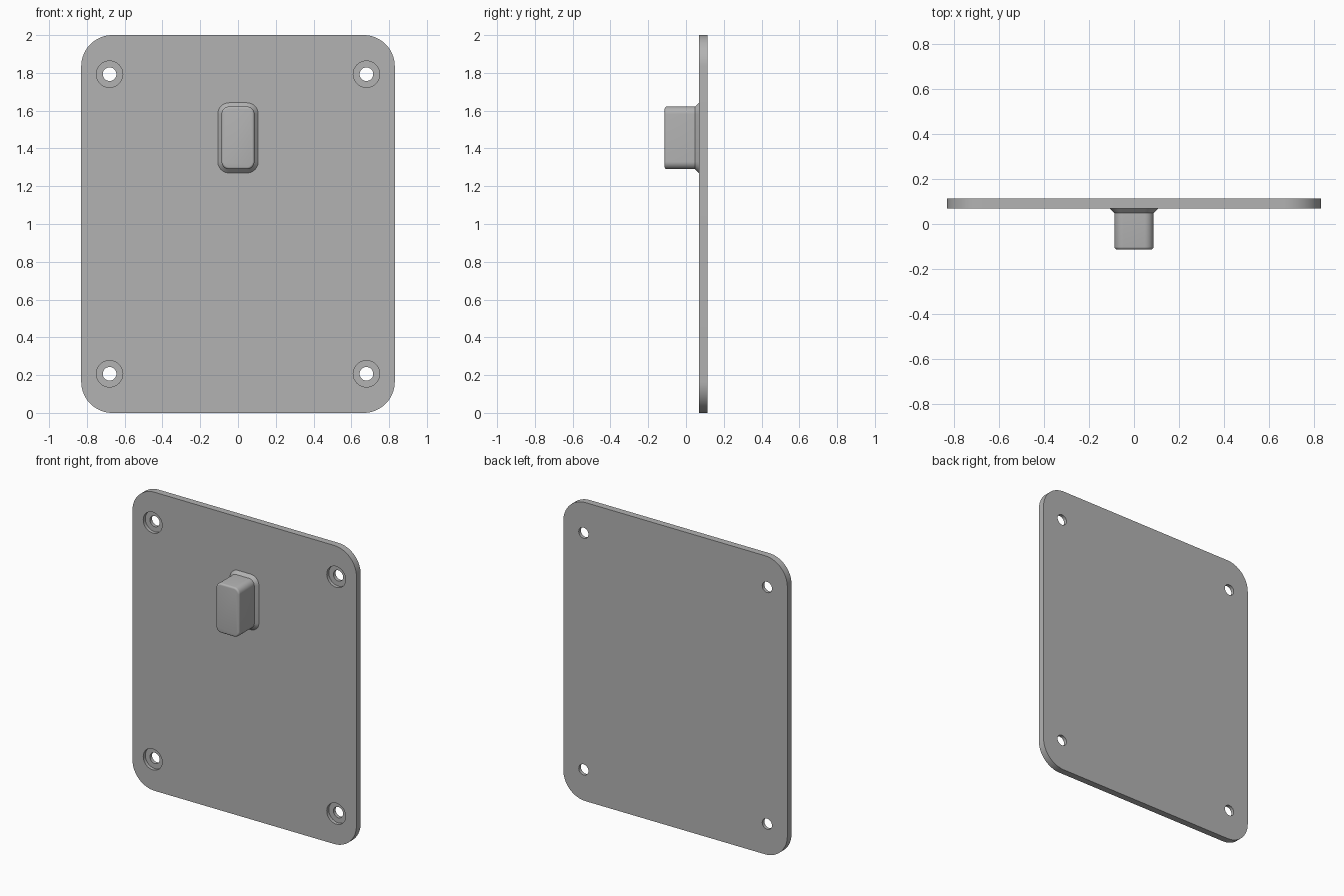
import bpy, bmesh, math

if "Cube" in bpy.data.objects:
    bpy.data.objects.remove(bpy.data.objects["Cube"], do_unlink=True)

grey = bpy.data.materials.new("plain grey")
grey.use_nodes = True
colour = (0.45, 0.45, 0.45, 1)
grey.diffuse_color = colour
grey.node_tree.nodes["Principled BSDF"].inputs["Base Color"].default_value = colour


def rounded_rect(half_w, half_h, radius, steps=10):
    """Outline of a rounded rectangle in x and z."""
    pts = []
    for corner, (sx, sz) in enumerate([(1, 1), (-1, 1), (-1, -1), (1, -1)]):
        for i in range(steps + 1):
            a = math.pi / 2 * (corner + i / steps)
            pts.append((sx * (half_w - radius) + radius * math.cos(a),
                        sz * (half_h - radius) + radius * math.sin(a)))
    return pts


def circle(radius, steps=40):
    return [(radius * math.cos(2 * math.pi * i / steps),
             radius * math.sin(2 * math.pi * i / steps)) for i in range(steps)]


def loft(name, sections, x=0, z=0):
    """Closed solid through (y, outline) sections, ordered front to back."""
    bm = bmesh.new()
    rings = [[bm.verts.new((px + x, y, pz + z)) for px, pz in outline]
             for y, outline in sections]
    for a, b in zip(rings, rings[1:]):
        for i in range(len(a)):
            j = (i + 1) % len(a)
            bm.faces.new((a[i], a[j], b[j], b[i]))
    bm.faces.new(rings[0])
    bm.faces.new(rings[-1])
    bmesh.ops.recalc_face_normals(bm, faces=bm.faces)
    mesh = bpy.data.meshes.new(name)
    bm.to_mesh(mesh)
    bm.free()
    mesh.materials.append(grey)
    obj = bpy.data.objects.new(name, mesh)
    bpy.context.collection.objects.link(obj)
    return obj


def smooth(obj):
    bpy.ops.object.select_all(action='DESELECT')
    obj.select_set(True)
    bpy.context.view_layer.objects.active = obj
    bpy.ops.object.shade_smooth_by_angle(angle=math.radians(30))


FRONT, BACK, PROUD = 0.068, 0.113, -0.113

# Mounting plate with rounded corners
outline = rounded_rect(0.83, 1.0, 0.165, 16)
plate = loft("mounting_plate", [(FRONT, outline), (BACK, outline)], z=1)

# Counterbored screw holes, one near each corner
for x in (-0.68, 0.68):
    for z in (0.207, 1.793):
        seat = FRONT + 0.022
        cutter = loft("screw_hole_cutter", [
            (FRONT - 0.05, circle(0.07)), (seat, circle(0.07)),
            (seat, circle(0.036)), (BACK + 0.05, circle(0.036))], x, z)
        cutter.hide_render = True
        bpy.context.view_layer.objects.active = plate
        cut = plate.modifiers.new("screw_hole", 'BOOLEAN')
        cut.operation = 'DIFFERENCE'
        cut.solver = 'EXACT'
        cut.object = cutter
        bpy.ops.object.modifier_apply(modifier=cut.name)
        bpy.data.objects.remove(cutter, do_unlink=True)
smooth(plate)

# Projecting block: rounded front edge, straight sides, flared foot
W, H, R, EDGE = 0.087, 0.166, 0.04, 0.012
sections = []
for i in range(5):
    a = math.pi / 2 * i / 4
    inset = EDGE * (1 - math.sin(a))
    sections.append((PROUD + EDGE * (1 - math.cos(a)),
                     rounded_rect(W - inset, H - inset, R - inset)))
for y, grow in ((FRONT - 0.02, 0), (FRONT, 0.02), (FRONT + 0.005, 0.02)):
    sections.append((y, rounded_rect(W + grow, H + grow, R + grow)))
smooth(loft("projecting_block", sections, z=1.456))
